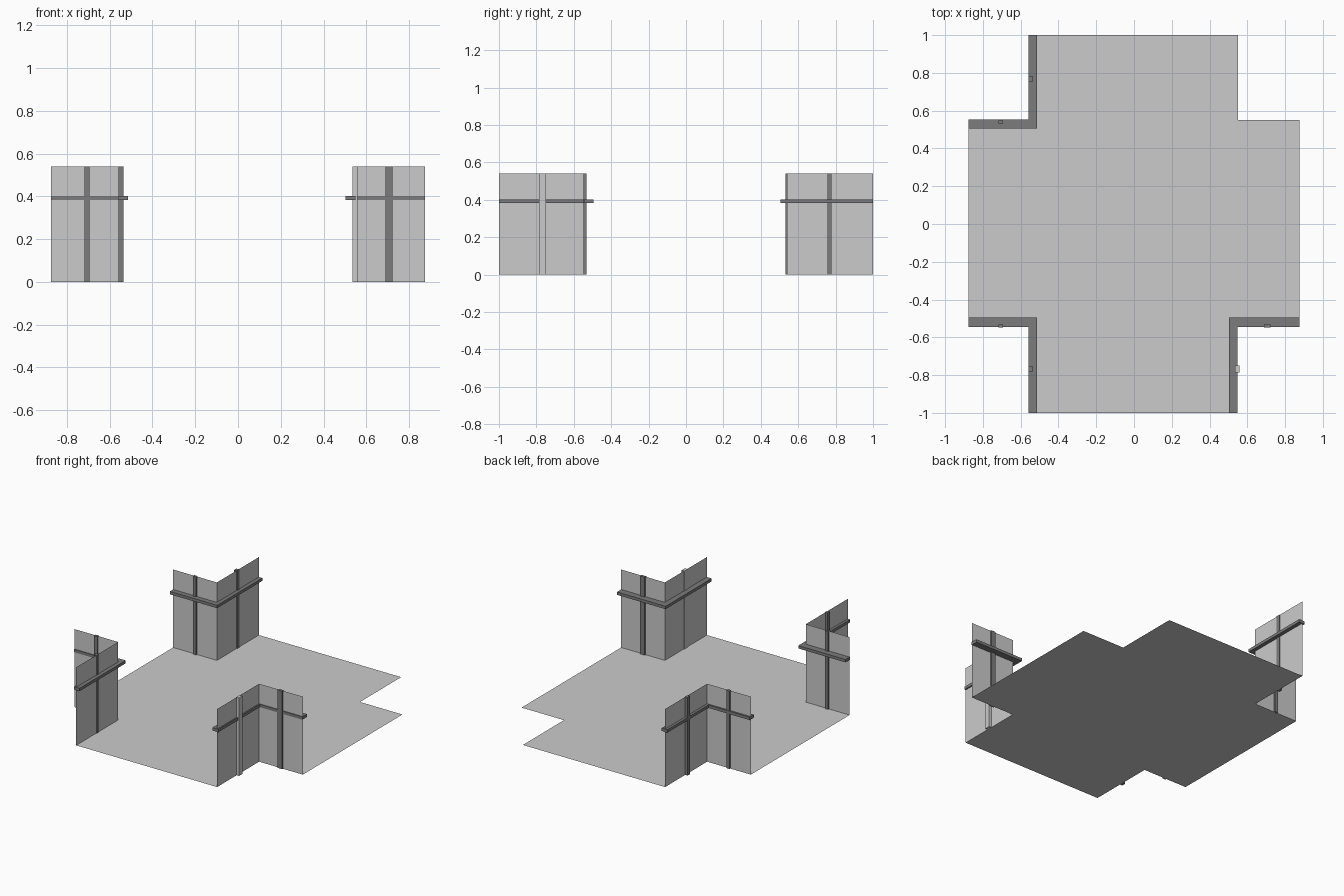
import bpy, bmesh

if "Cube" in bpy.data.objects:
    bpy.data.objects.remove(bpy.data.objects["Cube"])

dark = bpy.data.materials.new("dark_trim")
dark.diffuse_color = (0.2, 0.2, 0.2, 1)
dark.use_nodes = True
dark.node_tree.nodes["Principled BSDF"].inputs["Base Color"].default_value = dark.diffuse_color

X, Y = 0.875, 1.0      # floor half extents
W = 0.54               # wall line of each notch
H = 0.54               # wall height


def finish(name, bm, mat=None):
    bmesh.ops.recalc_face_normals(bm, faces=bm.faces)
    me = bpy.data.meshes.new(name)
    bm.to_mesh(me)
    bm.free()
    ob = bpy.data.objects.new(name, me)
    bpy.context.collection.objects.link(ob)
    if mat:
        me.materials.append(mat)
    return ob


def prism(name, outline, z0, z1, mat=None):
    bm = bmesh.new()
    face = bm.faces.new([bm.verts.new((x, y, z0)) for x, y in outline])
    if z1 > z0:
        ext = bmesh.ops.extrude_face_region(bm, geom=[face], use_keep_orig=True)
        for v in ext["geom"]:
            if isinstance(v, bmesh.types.BMVert):
                v.co.z = z1
    elif face.normal.z < 0:
        face.normal_flip()
    return finish(name, bm, mat)


def post(name, cx, cy, sx, sy, mat):
    prism(name, [(cx - sx, cy - sy), (cx + sx, cy - sy),
                 (cx + sx, cy + sy), (cx - sx, cy + sy)], 0, H, mat)


# cross-shaped floor, the open notch is slightly smaller
N = 0.55
prism("floor", [(-X, -W), (-W, -W), (-W, -Y), (W, -Y), (W, -W), (X, -W),
                (X, N), (N, N), (N, Y), (-W, Y), (-W, W), (-X, W)], 0, 0)

# three corners: x sign, y sign, label
for sx, sy, label in [(-1, 1, "back_left"), (-1, -1, "front_left"),
                      (1, -1, "front_right")]:
    # two thin walls meeting at the inner corner
    bm = bmesh.new()
    rows = [[bm.verts.new((sx * x, sy * y, z)) for x, y in
             [(X, W), (W, W), (W, Y)]] for z in (0, H)]
    for i in range(2):
        bm.faces.new([rows[0][i], rows[0][i + 1], rows[1][i + 1], rows[1][i]])
    finish(label + "_walls", bm)

    # L-shaped rail running through both walls
    xi, xo = (0.514, 0.558) if sx < 0 else (0.503, 0.549)
    yi, yo = (0.505, 0.552) if sy > 0 else (0.495, 0.545)
    outline = [(X, yo), (X, yi), (xi, yi), (xi, Y), (xo, Y), (xo, yo)]
    prism(label + "_rail", [(sx * x, sy * y) for x, y in outline],
          0.382, 0.402, dark)

    # one upright post in each wall
    right = sx > 0
    post(label + "_post_a", sx * 0.706, sy * W, 0.017 if right else 0.012,
         0.009, dark)
    post(label + "_post_b", sx * 0.547, sy * 0.767, 0.011,
         0.018 if right else 0.013, None if right else dark)
